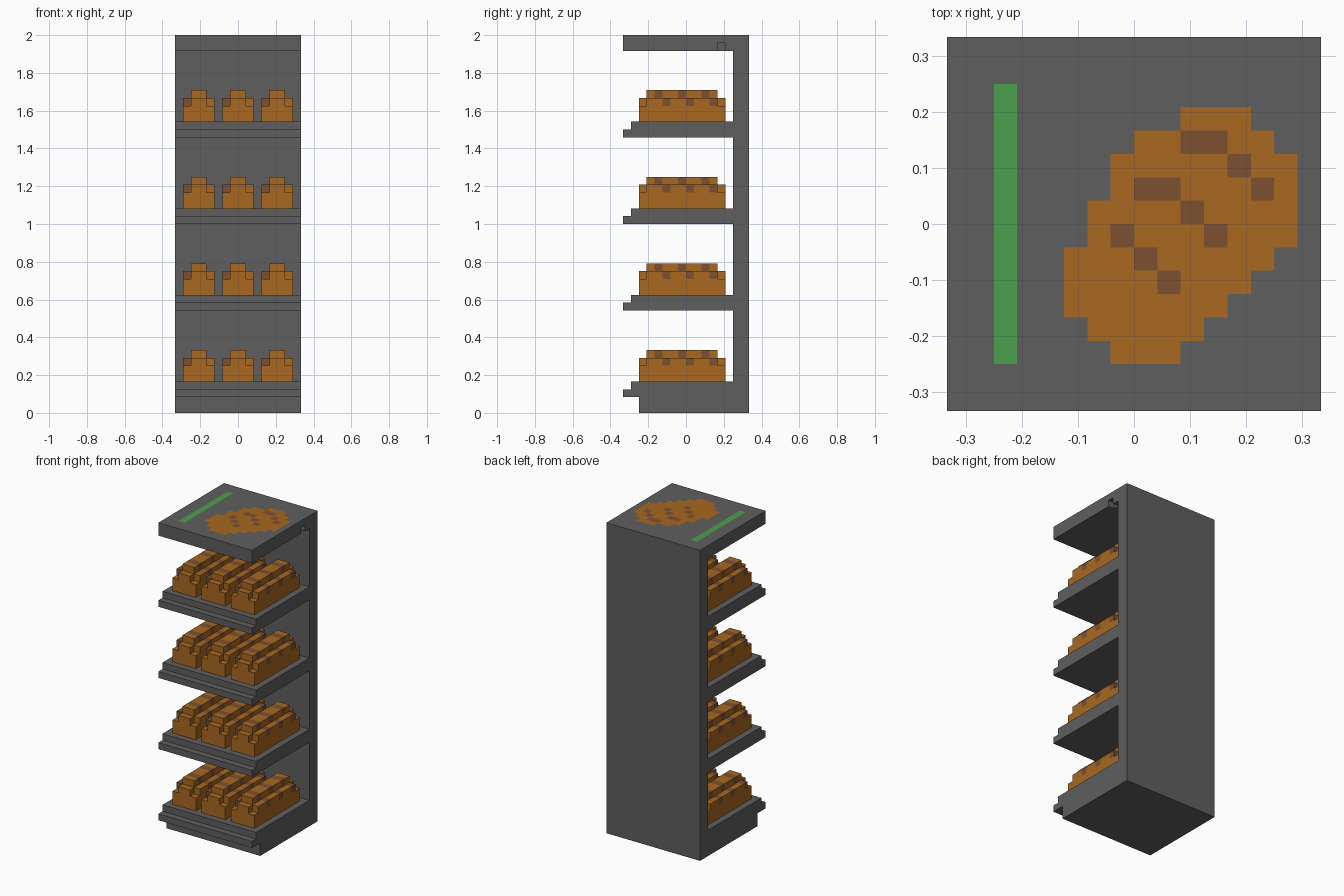
import bpy, bmesh, math
from mathutils import Vector

U = 2 / 48  # one block of the modelling grid

if "Cube" in bpy.data.objects:
    bpy.data.objects.remove(bpy.data.objects["Cube"], do_unlink=True)


def material(name, rgb):
    m = bpy.data.materials.new(name)
    m.use_nodes = True
    m.diffuse_color = (*rgb, 1)
    bsdf = next(n for n in m.node_tree.nodes if n.type == 'BSDF_PRINCIPLED')
    bsdf.inputs["Base Color"].default_value = (*rgb, 1)
    return m


GREY = material("dark grey", (0.114, 0.114, 0.114))
CRUST = material("bread crust", (0.392, 0.138, 0.0145))
SCORE = material("brown score", (0.202, 0.08, 0.03))
GREEN = material("green", (0.076, 0.342, 0.076))


def add_object(name, mesh, loc=(0, 0, 0)):
    ob = bpy.data.objects.new(name, mesh)
    ob.location = Vector(loc) * U
    bpy.context.collection.objects.link(ob)
    return ob


def finish(bm, name, mats):
    bmesh.ops.scale(bm, vec=(U, U, U), verts=bm.verts)
    mesh = bpy.data.meshes.new(name)
    bm.to_mesh(mesh)
    bm.free()
    for m in mats:
        mesh.materials.append(m)
    return mesh


def side_extrusion(name, profile, z=0):
    """Extrude a (y, z) outline across the full width."""
    bm = bmesh.new()
    face = bm.faces.new([bm.verts.new((-8, y, h + z)) for y, h in profile])
    out = bmesh.ops.extrude_face_region(bm, geom=[face])
    moved = [v for v in out["geom"] if isinstance(v, bmesh.types.BMVert)]
    bmesh.ops.translate(bm, vec=(16, 0, 0), verts=moved)
    bmesh.ops.recalc_face_normals(bm, faces=bm.faces)
    return add_object(name, finish(bm, name, [GREY]))


def box_cells(x, y, z):
    return {(i, j, k): 0 for i in range(*x) for j in range(*y) for k in range(*z)}


def block_mesh(name, cells, mats):
    """Skin of a set of unit blocks; flat areas of one colour are merged."""
    bm = bmesh.new()
    for cell, index in cells.items():
        for axis in range(3):
            for side in (0, 1):
                near = list(cell)
                near[axis] += 2 * side - 1
                if tuple(near) in cells:
                    continue
                a, b = (axis + 1) % 3, (axis + 2) % 3
                corners = []
                for da, db in ((0, 0), (1, 0), (1, 1), (0, 1)):
                    p = list(cell)
                    p[axis] += side
                    p[a] += da
                    p[b] += db
                    corners.append(bm.verts.new(p))
                face = bm.faces.new(corners if side else corners[::-1])
                face.material_index = index
    bmesh.ops.remove_doubles(bm, verts=bm.verts, dist=0.001)
    bmesh.ops.dissolve_limit(bm, angle_limit=math.radians(1), verts=bm.verts,
                             edges=bm.edges, delimit={'MATERIAL'})
    return finish(bm, name, mats)


# Back panel, plinth and stepped shelves
side_extrusion("back_panel", [(6, 0), (8, 0), (8, 46), (6, 46)])
side_extrusion("plinth", [(-6, 0), (6, 0), (6, 2), (-6, 2)])
SHELF = [(-8, 0), (6, 0), (6, 2), (-7, 2), (-7, 1), (-8, 1)]
shelf_levels = (2, 13, 24, 35)
for n, z in enumerate(shelf_levels, 1):
    side_extrusion(f"shelf_{n}", SHELF, z)

# Roof with a small notch under one edge and a bread picture on top
roof = box_cells((-8, 8), (-8, 8), (46, 48))
del roof[7, 4, 46]
for y in range(-6, 6):
    roof[-6, y, 47] = 3
ROWS = [(2, 5), (0, 6), (-1, 7), (-1, 7), (-2, 7), (-2, 7),
        (-3, 6), (-3, 5), (-3, 4), (-2, 3), (-1, 2)]  # spans from y = 4 down
for n, (x0, x1) in enumerate(ROWS):
    for x in range(x0, x1):
        roof[x, 4 - n, 47] = 1
for x, y in ((2, 3), (3, 3), (4, 2), (5, 1),
             (0, 1), (1, 1), (2, 0), (3, -1),
             (-1, -1), (0, -2), (1, -3)):
    roof[x, y, 47] = 2
add_object("roof", block_mesh("roof", roof, [GREY, CRUST, SCORE, GREEN]))

# Loaf: body with clipped upper corners, narrower crown, three slanted scores
loaf = box_cells((-2, 2), (-6, 5), (0, 3))
loaf.update(box_cells((-1, 1), (-5, 4), (3, 4)))
for x in (-2, 1):
    for y in (-6, 4):
        del loaf[x, y, 2]
for y in (-4, -1, 2):
    for cell in ((-2, y - 1, 2), (-1, y, 3), (0, y, 3), (1, y + 1, 2)):
        loaf[cell] = 1
loaf_mesh = block_mesh("loaf", loaf, [CRUST, SCORE])

# Three loaves on every shelf
for n, z in enumerate(shelf_levels, 1):
    for side, x in (("right", -5), ("middle", 0), ("left", 5)):
        add_object(f"loaf_{n}_{side}", loaf_mesh, (x, 0, z + 2))
